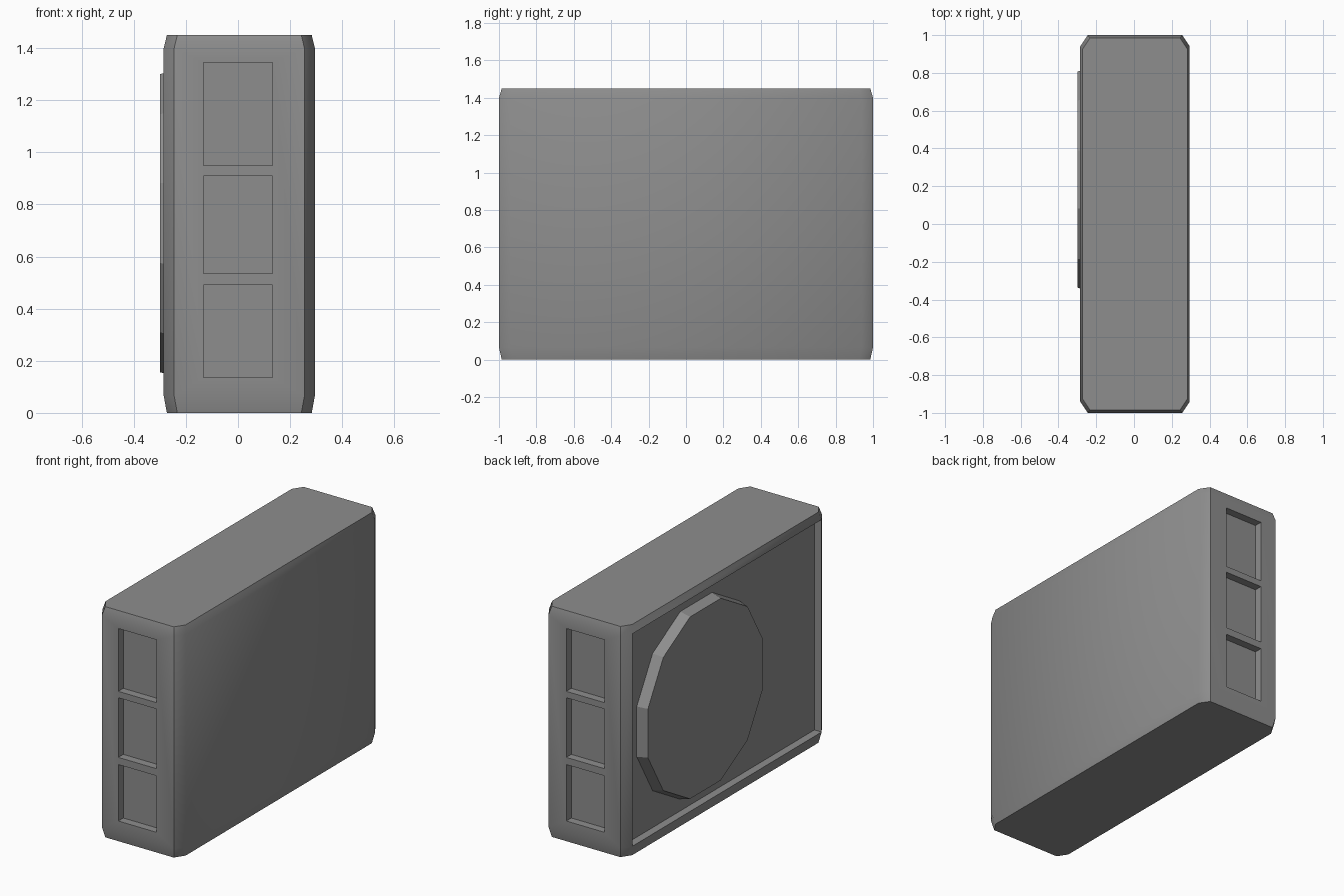
import bpy
import bmesh
import math
from mathutils import Matrix, Vector

cube = bpy.data.objects.get("Cube")
if cube:
    bpy.data.objects.remove(cube, do_unlink=True)

# One plain grey for everything
grey = bpy.data.materials.new("mid grey")
grey.use_nodes = True
colour = (0.27, 0.27, 0.27, 1)
grey.diffuse_color = colour
grey.node_tree.nodes["Principled BSDF"].inputs["Base Color"].default_value = colour


def make_object(name, bm):
    bmesh.ops.recalc_face_normals(bm, faces=bm.faces)
    mesh = bpy.data.meshes.new(name)
    bm.to_mesh(mesh)
    bm.free()
    mesh.materials.append(grey)
    obj = bpy.data.objects.new(name, mesh)
    bpy.context.collection.objects.link(obj)
    return obj


def select_only(obj):
    bpy.ops.object.select_all(action="DESELECT")
    obj.select_set(True)
    bpy.context.view_layer.objects.active = obj


def octagon(bm, hx, hy, z):
    """Rectangle ring with cut corners."""
    cx, cy = hx - 0.04, hy - 0.06
    corners = [(hx, -cy), (hx, cy), (cx, hy), (-cx, hy),
               (-hx, cy), (-hx, -cy), (-cx, -hy), (cx, -hy)]
    return [bm.verts.new((x + 0.005, y, z)) for x, y in corners]


# Case: stacked octagon rings, narrower at the top and bottom
bm = bmesh.new()
rings = [octagon(bm, hx, hy, z) for hx, hy, z in
         [(0.278, 0.985, 0), (0.29, 1, 0.065), (0.29, 1, 1.4), (0.278, 0.985, 1.45)]]
for low, high in zip(rings, rings[1:]):
    for i in range(8):
        j = (i + 1) % 8
        bm.faces.new((low[i], low[j], high[j], high[i]))
bm.faces.new(rings[0][::-1])
bm.faces.new(rings[-1])

# Sunken side panel
bm.normal_update()
panel = min(bm.faces, key=lambda f: f.calc_center_median().x)
sunk = bmesh.ops.extrude_face_region(bm, geom=[panel])["geom"]
bmesh.ops.translate(bm, vec=Vector((0.05, 0, 0)),
                    verts=[v for v in sunk if isinstance(v, bmesh.types.BMVert)])
if panel.is_valid:
    bmesh.ops.delete(bm, geom=[panel], context="FACES_ONLY")
case = make_object("case", bm)

# Three recessed slots on both the front and the back
bm = bmesh.new()
for y in (-1, 1):
    for low, high in [(0.135, 0.49), (0.535, 0.91), (0.95, 1.345)]:
        bmesh.ops.create_cube(bm, size=1, matrix=Matrix.Translation((0, y, (low + high) / 2))
                              @ Matrix.Diagonal((0.265, 0.1, high - low, 1)))
cutter = make_object("slot_cutter", bm)
cutter.hide_render = True
cut = case.modifiers.new("slots", "BOOLEAN")
cut.operation = "DIFFERENCE"
cut.solver = "EXACT"
cut.object = cutter
select_only(case)
bpy.ops.object.modifier_apply(modifier=cut.name)
bpy.data.objects.remove(cutter, do_unlink=True)
bpy.ops.object.shade_smooth_by_angle(angle=math.radians(40))

# Twelve-sided raised disc on the panel, slightly tapered
bm = bmesh.new()
place = (Matrix.Translation((-0.265, 0.235, 0.728))
         @ Matrix.Rotation(-math.pi / 2, 4, "Y")
         @ Matrix.Rotation(math.pi / 12, 4, "Z"))
bmesh.ops.create_cone(bm, cap_ends=True, segments=12, radius1=0.612, radius2=0.592,
                      depth=0.07, matrix=place)

# Keep a flat edge on every side of the disc
first = bm.verts[:][0].co - place.translation
angle = math.atan2(first.z, first.y) % (math.pi / 6)
bmesh.ops.rotate(bm, cent=place.translation, verts=bm.verts,
                 matrix=Matrix.Rotation(math.pi / 12 - angle, 3, "X"))
disc = make_object("side_disc", bm)
select_only(disc)
bpy.ops.object.shade_smooth_by_angle(angle=math.radians(20))
